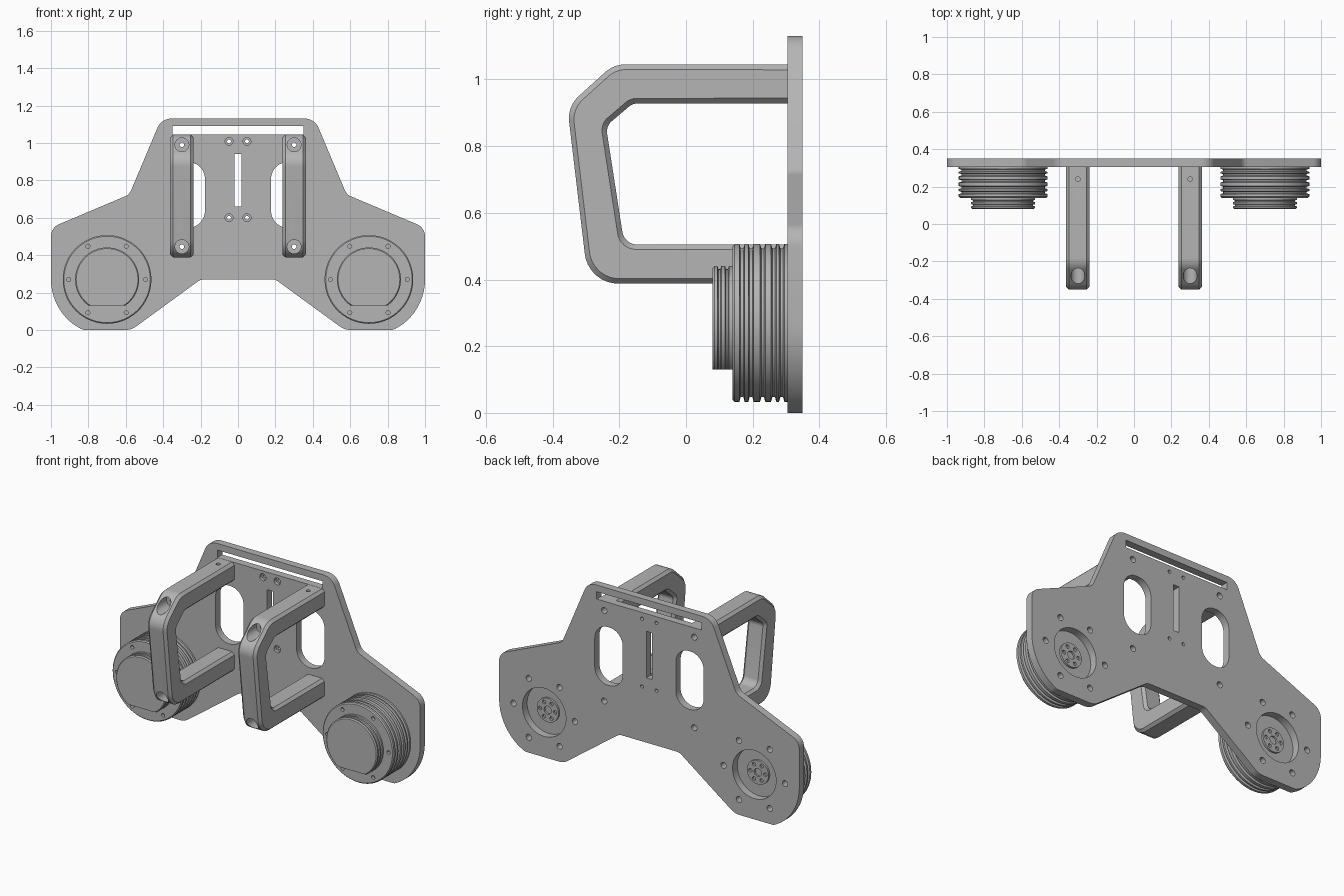
import bpy
import bmesh
from math import sin, cos, tan, radians, pi
from mathutils import Vector, Matrix

cube = bpy.data.objects.get("Cube")
if cube:
    bpy.data.objects.remove(cube, do_unlink=True)

GREY = (0.46, 0.46, 0.46, 1)
metal = bpy.data.materials.new("grey metal")
metal.use_nodes = True
metal.diffuse_color = GREY
metal.node_tree.nodes["Principled BSDF"].inputs["Base Color"].default_value = GREY

FRONT, BACK = 0.305, 0.35      # plate faces
MOTOR_X, MOTOR_Z = 0.70, 0.27


def fillet(corners, seg=8):
    """Round each (u, v, radius) corner; radius 0 keeps the point."""
    out = []
    for i, (u, v, r) in enumerate(corners):
        p = Vector((u, v))
        if r == 0:
            out.append(p)
            continue
        a = (Vector(corners[i - 1][:2]) - p).normalized()
        b = (Vector(corners[(i + 1) % len(corners)][:2]) - p).normalized()
        half = a.angle(b) / 2
        c = p + (a + b).normalized() * r / sin(half)
        s, e = p + a * r / tan(half) - c, p + b * r / tan(half) - c
        for k in range(seg + 1):
            out.append(c + s.lerp(e, k / seg).normalized() * r)
    return out


def loft(bm, rings):
    """Skin a list of closed rings and cap both ends."""
    loops = [[bm.verts.new(p) for p in ring] for ring in rings]
    n = len(loops[0])
    for a, b in zip(loops, loops[1:]):
        for i in range(n):
            j = (i + 1) % n
            bm.faces.new((a[i], a[j], b[j], b[i]))
    bm.faces.new(loops[0])
    bm.faces.new(loops[-1])


def prism(bm, pts, y0, y1):
    loft(bm, [[(u, y, v) for u, v in pts] for y in (y0, y1)])


def lathe(bm, profile, x, z, n=24, floor=-9):
    """Turn (radius, y) points around a y axis; floor cuts a flat below."""
    angles = [2 * pi * k / n for k in range(n)]
    loft(bm, [[(x + r * cos(t), y, z + max(r * sin(t), floor)) for t in angles]
              for r, y in profile])


def finish(bm, name):
    bmesh.ops.recalc_face_normals(bm, faces=bm.faces[:])
    mesh = bpy.data.meshes.new(name)
    bm.to_mesh(mesh)
    bm.free()
    mesh.materials.append(metal)
    ob = bpy.data.objects.new(name, mesh)
    bpy.context.collection.objects.link(ob)
    return ob


def activate(ob):
    bpy.ops.object.select_all(action='DESELECT')
    ob.select_set(True)
    bpy.context.view_layer.objects.active = ob


def cut(ob, bm):
    """Subtract the cutter mesh from the object."""
    cutter = finish(bm, "cutter")
    cutter.hide_render = True
    mod = ob.modifiers.new("cut", 'BOOLEAN')
    mod.operation, mod.solver, mod.object = 'DIFFERENCE', 'EXACT', cutter
    activate(ob)
    bpy.ops.object.modifier_apply(modifier=mod.name)
    bpy.data.objects.remove(cutter, do_unlink=True)


def smooth(ob):
    activate(ob)
    bpy.ops.object.shade_smooth_by_angle(angle=radians(30))


def bolt_circle(radius, x):
    return [(x + radius * cos(k * pi / 3), MOTOR_Z + radius * sin(k * pi / 3))
            for k in range(6)]


def rectangle(x, z, w, h, r=0):
    return fillet([(x - w, z - h, r), (x + w, z - h, r),
                   (x + w, z + h, r), (x - w, z + h, r)])


# Plate: half outline, mirrored, with softened rims
arc = [(MOTOR_X + 0.3 * cos(radians(d)), MOTOR_Z + 0.3 * sin(radians(d)), 0)
       for d in range(-54, 1, 6)]
half = [(0.2, 0.27, 0.06), (0.57, 0, 0.1), (0.83, 0, 0.05), *arc,
        (1, 0.547, 0.07), (0.581, 0.724, 0.06), (0.41, 1.13, 0.08)]
outline = half + [(-x, z, r) for x, z, r in reversed(half)]
bm = bmesh.new()
prism(bm, fillet(outline), FRONT, BACK)
rims = [e for e in bm.edges if abs(e.verts[0].co.y - e.verts[1].co.y) < 1e-5]
bmesh.ops.bevel(bm, geom=rims, offset=0.006, segments=2, profile=0.5, affect='EDGES')
plate = finish(bm, "mounting_plate")

# Plate openings: slots, oblong windows, bores and screw holes
bm = bmesh.new()
through = (FRONT - 0.1, BACK + 0.1)
prism(bm, rectangle(0, 1.068, 0.35, 0.022), *through)
prism(bm, rectangle(0, 0.80, 0.019, 0.14), *through)
for s in (-1, 1):
    prism(bm, rectangle(s * 0.27, 0.722, 0.093, 0.175, 0.088), *through)
    lathe(bm, [(0.145, y) for y in through], s * MOTOR_X, MOTOR_Z, 48)
    holes = bolt_circle(0.205, s * MOTOR_X) + [(s * 0.3, 0.99), (s * 0.3, 0.445)]
    for x, z in holes:
        lathe(bm, [(0.018, y) for y in through], x, z)
    for z in (0.6, 1.008):
        lathe(bm, [(0.021, through[0]), (0.021, FRONT + 0.02),
                   (0.01, FRONT + 0.02), (0.01, through[1])], s * 0.048, z)
cut(plate, bm)
smooth(plate)


def ribbed(r, y0, y1, grooves, depth=0.014, w=0.008):
    """Profile of a drum with narrow grooves around it."""
    prof = [(r - 0.006, y0), (r, y0 + 0.006)]
    for g in grooves:
        prof += [(r, g - w), (r - depth, g - w / 2), (r - depth, g + w / 2), (r, g + w)]
    return prof + [(r, y1)]


def handle_mesh(bm, x, w=0.0625, c=0.016):
    """Chamfered bar between an outer and an inner outline in y, z."""
    outer = fillet([(FRONT, 1.045, 0), (-0.217, 1.045, 0.09), (-0.356, 0.919, 0.09),
                    (-0.293, 0.388, 0.1), (FRONT, 0.388, 0)])
    inner = fillet([(FRONT, 0.928, 0), (-0.16, 0.928, 0.04), (-0.24, 0.86, 0.04),
                    (-0.185, 0.505, 0.045), (FRONT, 0.505, 0)])
    rings = []
    for o, i in zip(outer, inner):
        d = (o - i).normalized() * c
        side = [(w - c, o), (w, o - d), (w, i + d), (w - c, i)]
        section = side + [(-u, p) for u, p in reversed(side)]
        rings.append([(x + u, p.x, p.y) for u, p in section])
    loft(bm, rings)


for s, label in ((1, "left"), (-1, "right")):
    mx = s * MOTOR_X

    # Motor body with cooling grooves and front screw holes
    bm = bmesh.new()
    lathe(bm, ribbed(0.237, 0.14, FRONT, (0.168, 0.195, 0.23, 0.263, 0.287)),
          mx, MOTOR_Z, 72)
    body = finish(bm, label + "_motor_body")
    bm = bmesh.new()
    for x, z in bolt_circle(0.205, mx):
        lathe(bm, [(0.011, 0.1), (0.011, 0.16)], x, z, 16)
    cut(body, bm)
    smooth(body)

    # Motor cap with a flat underside
    bm = bmesh.new()
    lathe(bm, ribbed(0.171, 0.08, 0.145, (0.1, 0.123), 0.01, 0.006),
          mx, MOTOR_Z, 72, floor=-0.14)
    smooth(finish(bm, label + "_motor_cap"))

    # Output hub seen through the plate bore
    bm = bmesh.new()
    lathe(bm, [(0.072, FRONT - 0.01), (0.072, FRONT + 0.012)], mx, MOTOR_Z, 40)
    hub = finish(bm, label + "_output_hub")
    bm = bmesh.new()
    depth = (FRONT + 0.001, FRONT + 0.05)
    lathe(bm, [(0.024, y) for y in depth], mx, MOTOR_Z)
    for x, z in bolt_circle(0.05, mx):
        lathe(bm, [(0.011, y) for y in depth], x, z, 16)
    cut(hub, bm)
    smooth(hub)

    # Handle with counterbored bolt holes and a set screw hole on top
    bm = bmesh.new()
    handle_mesh(bm, s * 0.3)
    handle = finish(bm, label + "_handle")
    bm = bmesh.new()
    for z in (0.99, 0.445):
        lathe(bm, [(0.037, -0.5), (0.037, -0.2), (0.012, -0.2), (0.012, 0.4)],
              s * 0.3, z, 32)
    cut(handle, bm)
    bm = bmesh.new()
    bmesh.ops.create_cone(bm, cap_ends=True, segments=16, radius1=0.012, radius2=0.012,
                          depth=0.06, matrix=Matrix.Translation((s * 0.3, 0.24, 1.05)))
    cut(handle, bm)
    smooth(handle)
